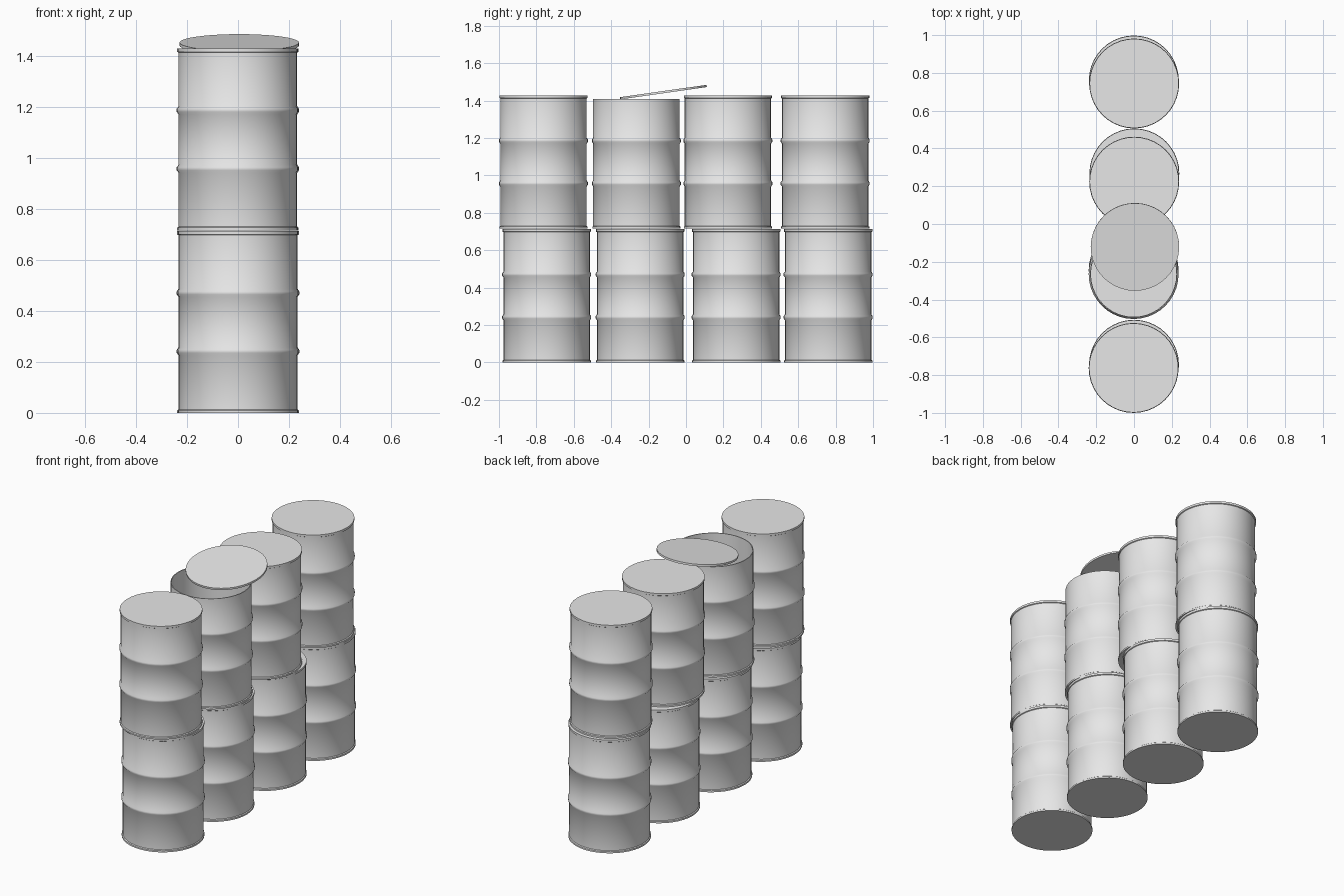
import bpy, bmesh, math

if "Cube" in bpy.data.objects:
    bpy.data.objects.remove(bpy.data.objects["Cube"])

STEEL = bpy.data.materials.new("grey_steel")
STEEL.diffuse_color = (0.8, 0.8, 0.8, 1)
STEEL.use_nodes = True
STEEL.node_tree.nodes["Principled BSDF"].inputs["Base Color"].default_value = STEEL.diffuse_color

BODY, RIM, HOOP = 0.231, 0.236, 0.240
SIDES = 40


def lathe(name, profile, loc, rot_x=0.0):
    """Spin an (r, z) profile around z; r = 0 makes a pole."""
    bm = bmesh.new()
    rings = []
    for r, z in profile:
        if r == 0:
            rings.append([bm.verts.new((0, 0, z))] * SIDES)
        else:
            rings.append([bm.verts.new((r * math.cos(2 * math.pi * i / SIDES),
                                        r * math.sin(2 * math.pi * i / SIDES), z))
                          for i in range(SIDES)])
    for a, b in zip(rings, rings[1:]):
        for i in range(SIDES):
            j = (i + 1) % SIDES
            bm.faces.new(list(dict.fromkeys((a[i], a[j], b[j], b[i]))))
    bmesh.ops.recalc_face_normals(bm, faces=bm.faces)
    for f in bm.faces:
        f.smooth = True
    me = bpy.data.meshes.new(name)
    bm.to_mesh(me)
    bm.free()
    me.set_sharp_from_angle(angle=math.radians(50))
    me.materials.append(STEEL)
    ob = bpy.data.objects.new(name, me)
    ob.location = loc
    ob.rotation_euler.x = rot_x
    bpy.context.collection.objects.link(ob)
    return ob


def hoop(z):
    return [(BODY, z - 0.016), (HOOP - 0.002, z - 0.006),
            (HOOP - 0.002, z + 0.006), (BODY, z + 0.016)]


# outer wall: bottom rim, two rolled hoops
WALL = [(0, 0), (RIM, 0), (RIM, 0.010), (BODY, 0.014)] + hoop(0.241) + hoop(0.470)
# closed drum ends with a lid rim, open drum has a hollow inside
CLOSED = WALL + [(BODY, 0.696), (RIM, 0.699), (RIM, 0.712), (0, 0.712)]
OPEN = WALL + [(BODY, 0.693), (BODY - 0.005, 0.693), (BODY - 0.005, 0.02), (0, 0.02)]

# lower row
for n, (x, y) in enumerate([(0.0, -0.745), (-0.002, -0.245), (0.002, 0.268), (-0.001, 0.760)]):
    lathe(f"lower_drum_{n + 1}", CLOSED, (x, y, 0))

# upper row, the second drum is open
for n, (x, y) in enumerate([(-0.002, -0.762), (-0.002, -0.265), (0.001, 0.224), (0.001, 0.744)]):
    lathe(f"upper_drum_{n + 1}", OPEN if n == 1 else CLOSED, (x, y, 0.7155))

# loose lid lying tilted over the open drum
lathe("loose_lid", [(0, -0.006), (RIM - 0.002, -0.006), (RIM - 0.002, 0.006), (0, 0.006)],
      (0.005, -0.121, 1.445), math.radians(8.1))
